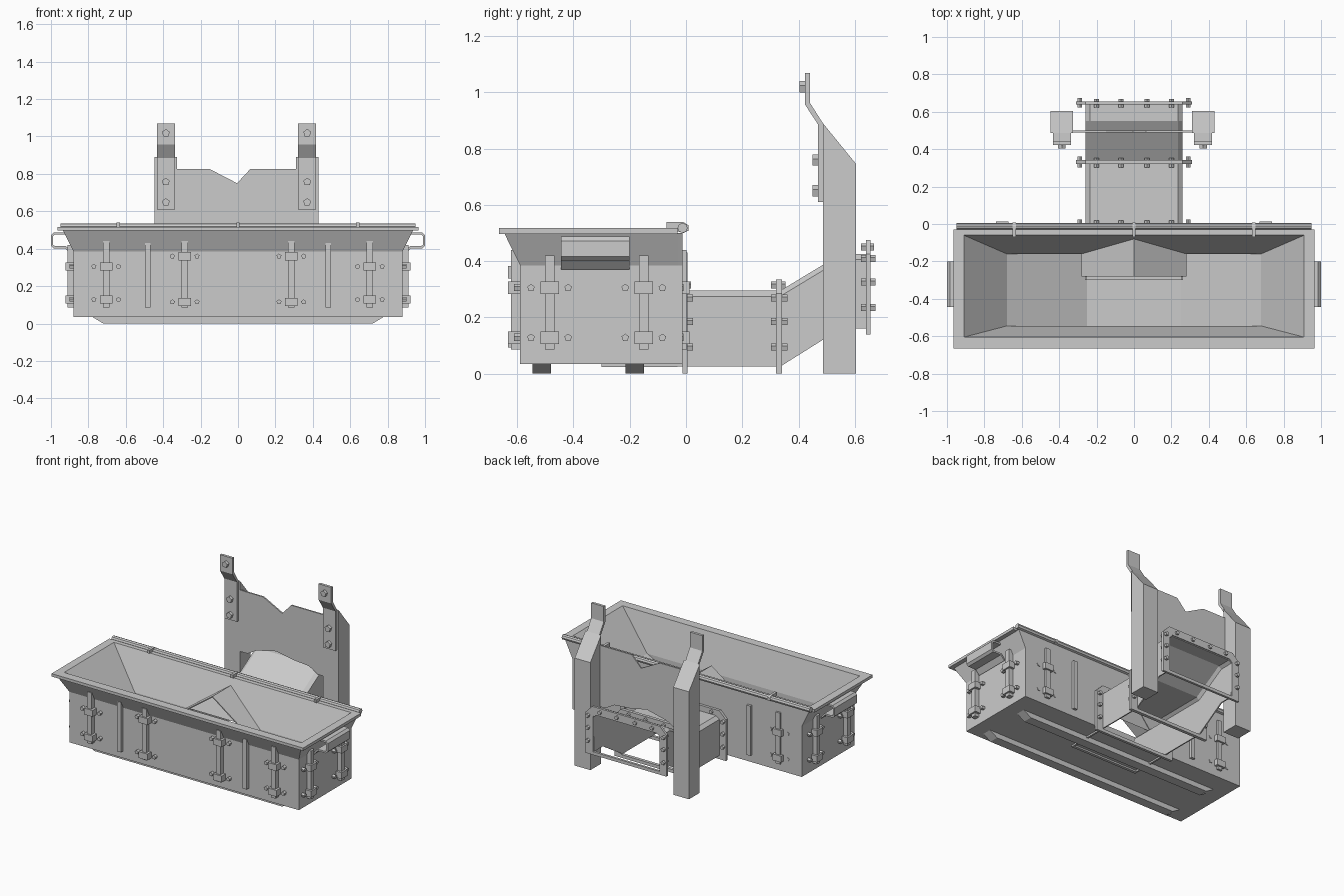
import bpy, bmesh, math
from mathutils import Matrix, Vector

if "Cube" in bpy.data.objects:
    bpy.data.objects.remove(bpy.data.objects["Cube"])

def mesh(name, verts, faces, solid=0):
    me = bpy.data.meshes.new(name)
    me.from_pydata([tuple(v) for v in verts], [], faces)
    bm = bmesh.new()
    bm.from_mesh(me)
    bmesh.ops.recalc_face_normals(bm, faces=bm.faces)
    bm.to_mesh(me)
    bm.free()
    ob = bpy.data.objects.new(name, me)
    bpy.context.collection.objects.link(ob)
    if solid:
        m = ob.modifiers.new("Thickness", 'SOLIDIFY')
        m.thickness = solid
    return ob

def prism(name, pts, axis, a, b, M=Matrix()):
    """Extrude a 2D outline along an axis between a and b."""
    put = {'x': lambda p, t: (t, p[0], p[1]),
           'y': lambda p, t: (p[0], t, p[1]),
           'z': lambda p, t: (p[0], p[1], t)}[axis]
    n = len(pts)
    v = [M @ Vector(put(p, t)) for t in (a, b) for p in pts]
    f = [tuple(range(n)), tuple(range(2 * n - 1, n - 1, -1))]
    f += [(i, (i + 1) % n, n + (i + 1) % n, n + i) for i in range(n)]
    return mesh(name, v, f)

def box(name, x0, x1, y0, y1, z0, z1, M=Matrix()):
    return prism(name, [(x0, y0), (x1, y0), (x1, y1), (x0, y1)], 'z', z0, z1, M)

def bolt(name, x, z, y0, y1, r=.014, M=Matrix(), sides=5):
    pts = [(x + r * math.sin(2 * math.pi * i / sides), z + r * math.cos(2 * math.pi * i / sides))
           for i in range(sides)]
    return prism(name, pts, 'y', y0, y1, M)

def ring(x, y0, y1, z):
    return [(-x, y0, z), (x, y0, z), (x, y1, z), (-x, y1, z)]

# Trough shell: outer walls, flared lip, rim and sloping inner panels
levels = [(.88, -.59, -.03, .035), (.88, -.59, -.03, .385), (.935, -.645, -.03, .497),
          (.965, -.665, -.03, .497), (.965, -.665, -.03, .517),
          (.91, -.605, -.06, .517), (.68, -.545, -.16, .27)]
verts = [p for l in levels for p in ring(*l)]
faces = [(3, 2, 1, 0)]
for k in range(len(levels) - 1):
    for i in range(4):
        if k < 2 and i == 2:
            continue
        j = (i + 1) % 4
        faces.append((4 * k + i, 4 * k + j, 4 * k + 4 + j, 4 * k + 4 + i))
mesh("trough_shell", verts, faces)

# Hopper floor sloping to the middle
prof = [(-.68, .27), (-.25, .05), (.25, .05), (.68, .27)]
v = [(x, y, z) for y in (-.545, -.16) for x, z in prof] + [(-.25, -.16, .27), (.25, -.16, .27)]
mesh("hopper_floor", v, [(0, 1, 5, 4), (1, 2, 6, 5), (2, 3, 7, 6), (0, 1, 2, 3), (4, 5, 8), (6, 7, 9)])

# Back wall with outlet opening
prism("back_wall", [(-.88, .035), (-.25, .035), (-.25, .285), (.25, .285), (.25, .035), (.88, .035),
                    (.88, .385), (.935, .5), (-.935, .5), (-.88, .385)], 'y', -.04, -.012)

# Gabled hood over the outlet
mesh("outlet_hood", [(s, y, z) for y in (-.28, -.16) for s, z in ((-.28, .27), (.28, .27))] +
     [(0, -.28, .47), (0, -.08, .47)], [(0, 2, 5, 4), (1, 3, 5, 4)], .008)
box("hood_sill", -.26, .26, -.30, -.28, .024, .07)
for s in (-1, 1):
    box("hood_side", s * .25, s * .262, -.30, -.03, .024, .27)

# Skids
for y in (-.545, -.215):
    prism("skid", [(-.78, .036), (-.72, 0), (.72, 0), (.78, .036)], 'y', y, y + .065)

# Rim hinge bar and clips
prism("hinge_bar", [(-.012 + .018 * math.cos(a * math.pi / 4), .518 + .018 * math.sin(a * math.pi / 4))
                    for a in range(8)], 'x', -.95, .95)
for x in (-.64, 0, .64):
    prism("hinge_clip", [(-.07, .517), (-.07, .539), (-.01, .539), (.008, .528), (.008, .508), (-.01, .5)],
          'x', x - .009, x + .009)

# End handles
loop = [(.925, .487), (.985, .487), (1, .472), (1, .416), (.985, .402), (.925, .402), (.895, .37),
        (.895, .385), (.92, .414), (.98, .414), (.988, .42), (.988, .468), (.98, .475), (.925, .475)]
for s in (-1, 1):
    prism("handle", [(s * x, z) for x, z in loop], 'y', -.445, -.2)

# Latches and ribs around the trough walls
def latch(M, zs, top=.44):
    box("latch_rod", -.017, .017, -.032, 0, .085, top, M)
    for z in zs:
        box("latch_block", -.033, .033, -.043, 0, z - .022, z + .022, M)
        for s in (-1, 1):
            bolt("latch_bolt", s * .066, z, -.022, .002, M=M)

def wall(x, y, deg):
    return Matrix.Translation((x, y, 0)) @ Matrix.Rotation(math.radians(deg), 4, 'Z')

for s in (-1, 1):
    latch(wall(s * .705, -.59, 0), (.305, .128))
    latch(wall(s * .285, -.59, 0), (.36, .115))
    latch(wall(s * .705, -.03, 180), (.305, .128))
    for y in (-.485, -.15):
        latch(wall(s * .88, y, s * 90), (.305, .128), .42)
    box("front_rib", s * .482 - .015, s * .482 + .015, -.615, -.59, .085, .43)
    box("back_rib", s * .482 - .015, s * .482 + .015, -.02, .005, .085, .43)

# Discharge duct, open underneath, lofted through its stations
stations = [(-.03, .025, .295), (.335, .025, .295), (.55, .16, .425), (.65, .16, .425)]
verts = []
for y, b, t in stations:
    verts += [(-.26, y, b), (-.26, y, t - .02), (-.235, y, t), (.235, y, t), (.26, y, t - .02), (.26, y, b)]
mesh("discharge_duct", verts, [(6 * k + i, 6 * k + i + 1, 6 * k + i + 7, 6 * k + i + 6)
                               for k in range(3) for i in range(5)], .008)

# Bolted duct flanges
def flange(name, y0, y1, b, t, inner):
    prism(name, [(-.255, b), (-.31, b), (-.31, t - .05), (-.26, t), (.26, t), (.31, t - .05), (.31, b),
                 (.255, b), (.255, inner - .02), (.235, inner), (-.235, inner), (-.255, inner - .02)],
          'y', y0, y1)
    box(name + "_bottom", -.255, .255, y0, y1, b, b + .022)
    for s in (-1, 1):
        for f in (.28, .55, .8):
            bolt(name + "_bolt", s * .29, b + f * (t - b), y0 - .018, y1 + .018)
        for x in (.07, .2):
            bolt(name + "_bolt", s * x, (t + inner) / 2, y0 - .018, y1 + .012)

flange("inlet_flange", -.012, .006, 0, .335, .293)
flange("middle_flange", .32, .342, 0, .335, .293)
flange("outlet_flange", .64, .656, .14, .475, .423)

# Rear posts with cranked mounting straps
for s in (-1, 1):
    c = s * .378 - .008
    prism("post", [(.487, 0), (.605, 0), (.605, .745), (.487, .89)], 'x', c - .06, c + .06)
    prism("mounting_strap", [(.47, .61), (.47, .885), (.423, .957), (.423, 1.068), (.441, 1.068),
                             (.441, .962), (.487, .89), (.487, .61)], 'x', c - .048, c + .048)
    for z, y in ((.648, .47), (.757, .47), (1.018, .424)):
        bolt("strap_bolt", c, z, y - .02, y + .004, .022)

# Notched plate between the posts
prism("notched_plate", [(-.33, .40), (-.27, .40), (-.2, .44), (-.05, .475), (.08, .45), (.2, .44), (.27, .40),
                        (.315, .40), (.315, .825), (.065, .825), (-.005, .75), (-.15, .825), (-.33, .825)],
      'y', .49, .50)
